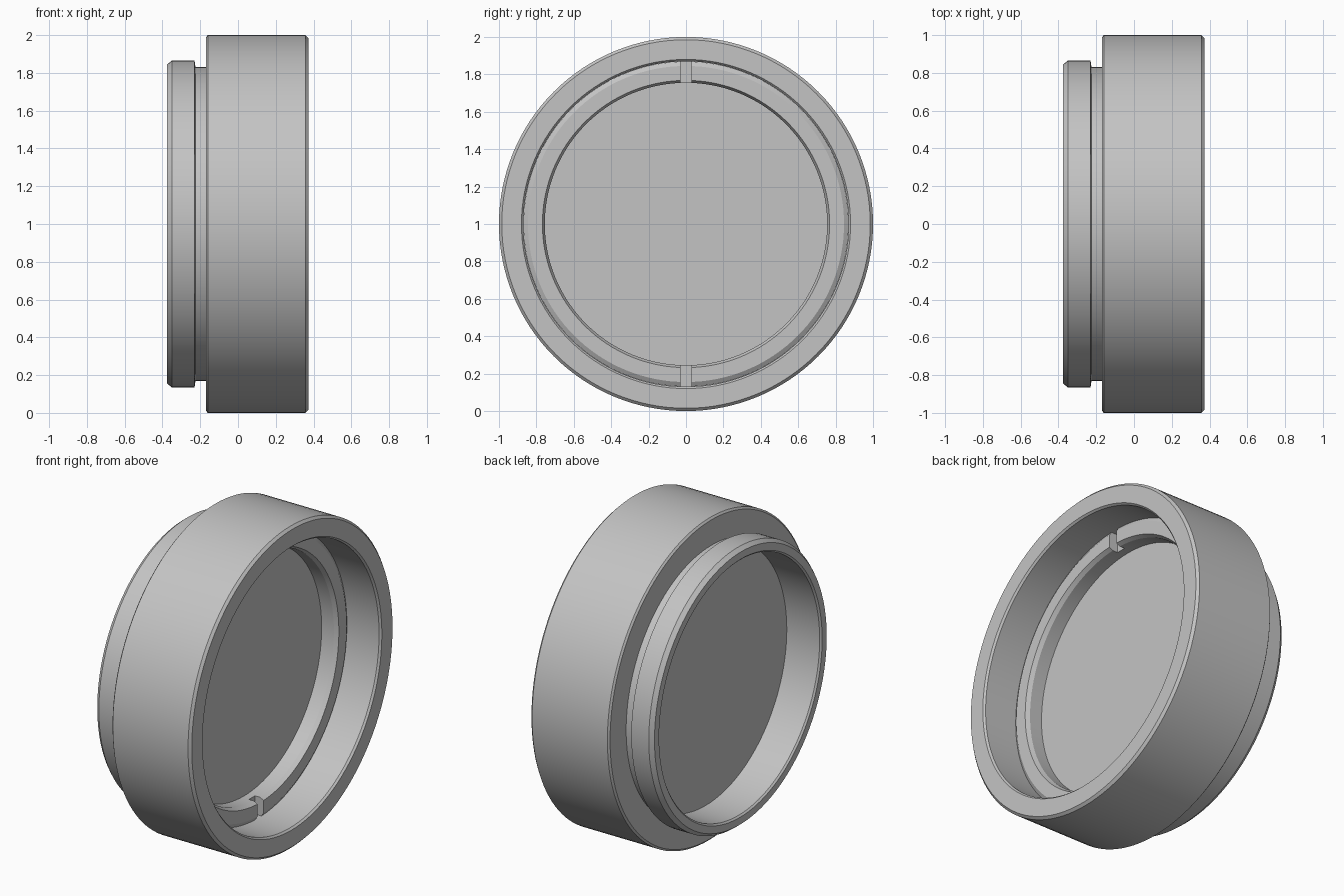
import bpy, bmesh, math
from mathutils import Matrix, Vector

if "Cube" in bpy.data.objects:
    bpy.data.objects.remove(bpy.data.objects["Cube"], do_unlink=True)

SEGMENTS = 128
GREY = (0.55, 0.55, 0.55, 1.0)

mat = bpy.data.materials.new("neutral grey")
mat.use_nodes = True
mat.diffuse_color = GREY
mat.node_tree.nodes["Principled BSDF"].inputs["Base Color"].default_value = GREY


def add_object(name, bm):
    bmesh.ops.recalc_face_normals(bm, faces=bm.faces[:])
    mesh = bpy.data.meshes.new(name)
    bm.to_mesh(mesh)
    bm.free()
    mesh.materials.append(mat)
    obj = bpy.data.objects.new(name, mesh)
    bpy.context.collection.objects.link(obj)
    return obj


def select_only(obj):
    bpy.ops.object.select_all(action='DESELECT')
    obj.select_set(True)
    bpy.context.view_layer.objects.active = obj


def smooth(obj):
    select_only(obj)
    bpy.ops.object.shade_smooth_by_angle(angle=math.radians(25))


def lathe(name, profile):
    """Revolve a closed (x, radius) profile around the x axis at z = 1."""
    bm = bmesh.new()
    verts = [bm.verts.new((x, 0, 1 + r)) for x, r in profile]
    edges = [bm.edges.new((verts[i], verts[(i + 1) % len(verts)]))
             for i in range(len(verts))]
    bmesh.ops.spin(bm, geom=verts + edges, cent=(0, 0, 1), axis=(1, 0, 0),
                   angle=math.tau, steps=SEGMENTS)
    bmesh.ops.remove_doubles(bm, verts=bm.verts[:], dist=1e-5)
    return add_object(name, bm)


# Housing: wide barrel, narrow neck, rear mounting collar and stepped bore
housing = lathe("housing", [
    (-0.375, 0.845), (-0.35, 0.865), (-0.23, 0.865), (-0.225, 0.83),
    (-0.17, 0.83), (-0.17, 0.988), (-0.16, 1.0), (0.357, 1.0), (0.372, 0.985),
    (0.372, 0.88), (0.36, 0.87), (0.045, 0.87), (0.045, 0.79),
    (-0.365, 0.79), (-0.375, 0.80),
])
smooth(housing)

# Retaining ring with chamfered rims
ring = lathe("retaining_ring", [
    (0.046, 0.755), (0.13, 0.755), (0.155, 0.768), (0.155, 0.845),
    (0.14, 0.869), (0.046, 0.869),
])

# Two spanner slots cut across the ring, top and bottom
bm = bmesh.new()
for side in (-1, 1):
    bmesh.ops.create_cube(bm, size=1, matrix=Matrix.Translation(
        Vector((0.155, 0, 1 + side * 0.82))) @ Matrix.Diagonal((0.12, 0.06, 0.2, 1)))
cutter = add_object("slot_cutter", bm)
cutter.hide_render = True
cut = ring.modifiers.new("slots", 'BOOLEAN')
cut.operation = 'DIFFERENCE'
cut.solver = 'EXACT'
cut.object = cutter
select_only(ring)
bpy.ops.object.modifier_apply(modifier=cut.name)
bpy.data.objects.remove(cutter, do_unlink=True)
smooth(ring)

# Flat glass disc closing the bore
bm = bmesh.new()
bmesh.ops.create_cone(bm, cap_ends=True, segments=SEGMENTS, radius1=0.789,
                      radius2=0.789, depth=0.185,
                      matrix=Matrix.Translation((-0.0475, 0, 1))
                      @ Matrix.Rotation(math.pi / 2, 4, 'Y'))
smooth(add_object("glass_disc", bm))
